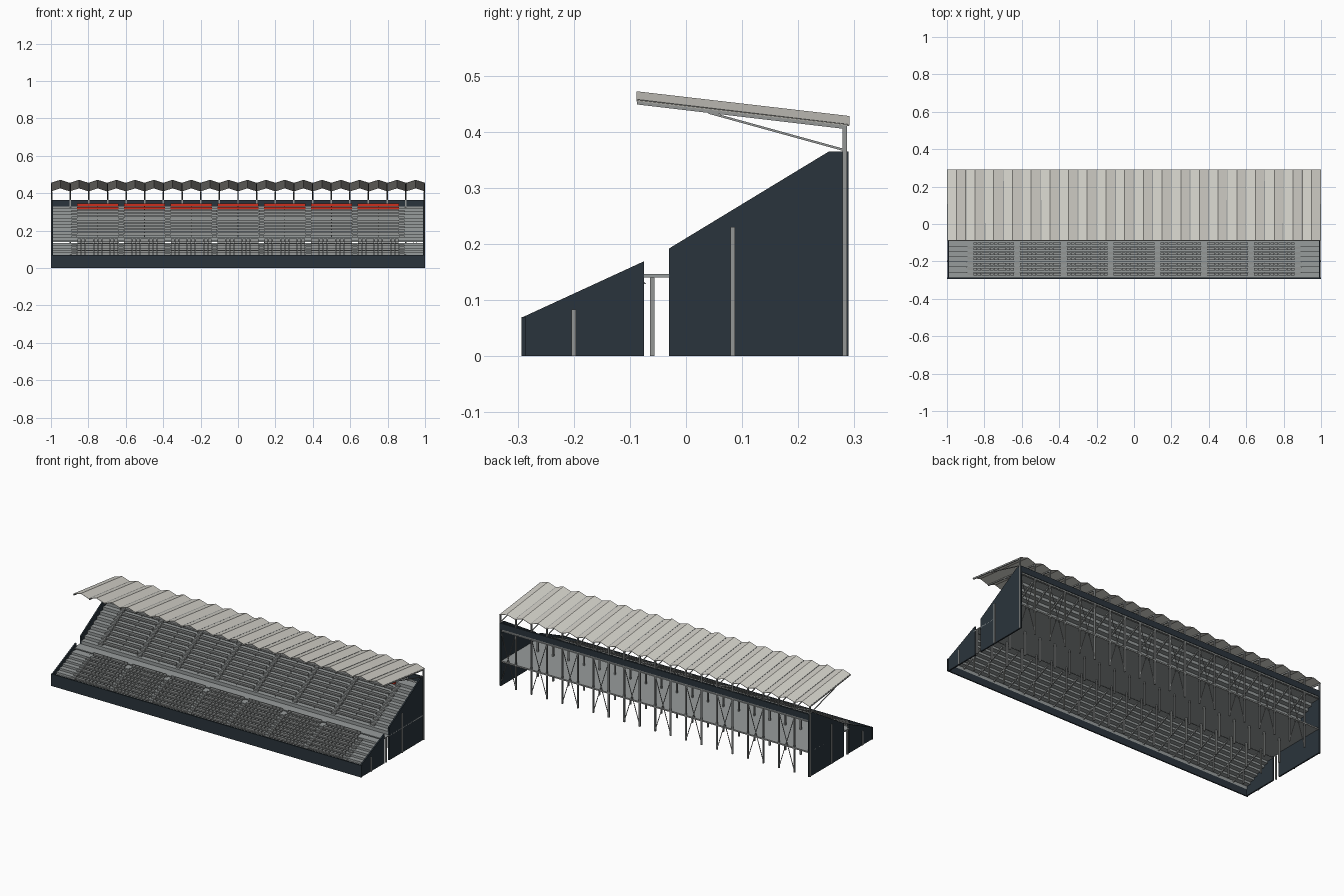
import bpy, bmesh
from mathutils import Vector, Matrix

if "Cube" in bpy.data.objects:
    bpy.data.objects.remove(bpy.data.objects["Cube"], do_unlink=True)


def material(name, rgb):
    lin = [(c / 255) ** 2.2 for c in rgb] + [1]
    m = bpy.data.materials.new(name)
    m.diffuse_color = lin
    m.use_nodes = True
    for n in m.node_tree.nodes:
        if n.type == 'BSDF_PRINCIPLED':
            n.inputs["Base Color"].default_value = lin
    return m


CONCRETE = material("concrete grey", (150, 155, 155))
STEEL = material("steel grey", (146, 149, 148))
NAVY = material("dark slate cladding", (46, 55, 62))
ROOF = material("warm pale roof", (212, 210, 202))
RED = material("red seat", (205, 50, 35))


class Part:
    """Collects simple solids into one named object."""

    def __init__(self, name, mat):
        self.name, self.mat, self.bm = name, mat, bmesh.new()

    def box(self, x0, x1, y0, y1, z0, z1):
        size = Matrix.Diagonal((x1 - x0, y1 - y0, z1 - z0, 1))
        mid = Matrix.Translation(((x0 + x1) / 2, (y0 + y1) / 2, (z0 + z1) / 2))
        bmesh.ops.create_cube(self.bm, size=1, matrix=mid @ size)

    def beam(self, a, b, w, h):
        a, b = Vector(a), Vector(b)
        d = b - a
        turn = d.to_track_quat('Y', 'Z').to_matrix().to_4x4()
        bmesh.ops.create_cube(self.bm, size=1, matrix=Matrix.Translation((a + b) / 2)
                              @ turn @ Matrix.Diagonal((w, d.length, h, 1)))

    def prism(self, profile, x0, x1):
        face = self.bm.faces.new([self.bm.verts.new((x0, y, z)) for y, z in profile])
        out = bmesh.ops.extrude_face_region(self.bm, geom=[face])
        verts = [g for g in out["geom"] if isinstance(g, bmesh.types.BMVert)]
        bmesh.ops.translate(self.bm, vec=(x1 - x0, 0, 0), verts=verts)

    def done(self):
        bmesh.ops.recalc_face_normals(self.bm, faces=self.bm.faces)
        mesh = bpy.data.meshes.new(self.name)
        self.bm.to_mesh(mesh)
        self.bm.free()
        mesh.materials.append(self.mat)
        ob = bpy.data.objects.new(self.name, mesh)
        bpy.context.collection.objects.link(ob)
        return ob


FRAMES = [-0.996 + 1.992 * i / 20 for i in range(21)]
BLOCKS = [-0.75 + 0.25 * i for i in range(7)]
AISLES = [-0.875 + 0.25 * i for i in range(8)]
HALF = 0.11

# End walls in two pieces with an open passage between
walls = Part("end_walls", NAVY)
lower = [(-0.29, 0), (-0.29, 0.07), (-0.075, 0.169), (-0.075, 0)]
upper = [(-0.03, 0), (-0.03, 0.192), (0.255, 0.365), (0.29, 0.365), (0.29, 0)]
for x0, x1 in ((-0.996, -0.988), (0.988, 0.996)):
    walls.prism(lower, x0, x1)
    walls.prism(upper, x0, x1)
walls.done()

# Front fascia and rear top fascia
fascia = Part("front_fascia", NAVY)
fascia.box(-1, 1, -0.293, -0.286, 0, 0.07)
fascia.done()
fascia = Part("rear_fascia", NAVY)
fascia.box(-0.99, 0.99, 0.28, 0.29, 0.33, 0.365)
fascia.done()

# Concourse floor
floor = Part("concourse_floor", CONCRETE)
floor.box(-0.996, 0.996, -0.09, 0.28, 0.14, 0.146)
floor.done()


def tier(name, y0, z0, base, run, rise, rows, back):
    """Stepped seating deck with half steps in every aisle."""
    top = [(y0, base)]
    for i in range(rows):
        z = z0 + rise * i
        top += [(y0 + run * i, z), (y0 + run * (i + 1) if i < rows - 1 else back, z)]
    under = [(y + 0.004, z - 0.004) for y, z in reversed(top)]
    deck = Part(name + "_deck", CONCRETE)
    deck.prism(top + under, -0.988, 0.988)
    deck.done()
    stairs = Part(name + "_aisle_steps", STEEL)
    for x in AISLES:
        for i in range(1, rows):
            y, z = y0 + run * i, z0 + rise * (i - 1)
            stairs.box(x - 0.014, x + 0.014, y - run / 2, y, z, z + rise / 2)
    stairs.done()


def seat_row(part, x0, x1, y, z):
    """Seat pan, backrest and support for one stretch of a row."""
    part.box(x0, x1, y - 0.013, y, z + 0.010, z + 0.0125)
    part.box(x0, x1, y - 0.002, y, z + 0.0125, z + 0.024)
    mid = (x0 + x1) / 2
    part.box(mid - 0.002, mid + 0.002, y - 0.007, y - 0.004, z, z + 0.010)


# Lower tier with single seats
RUN_L, RISE_L, ROWS_L = 0.0275, 0.0125, 7
tier("lower_tier", -0.286, 0.058, 0.04, RUN_L, RISE_L, ROWS_L, -0.075)
seats = Part("lower_seats", STEEL)
for x in BLOCKS:
    for i in range(ROWS_L):
        for k in range(10):
            left = x - HALF + 0.022 * k
            seat_row(seats, left + 0.001, left + 0.021,
                     -0.286 + RUN_L * (i + 0.85), 0.058 + RISE_L * i)
seats.done()

# Upper tier with benches, the last two rows red
RUN_U, RISE_U, ROWS_U = 0.0285, 0.0172, 10
tier("upper_tier", -0.03, 0.165, 0.146, RUN_U, RISE_U, ROWS_U, 0.282)
plain, red = Part("upper_benches", STEEL), Part("red_benches", RED)
for x in BLOCKS:
    for i in range(ROWS_U):
        seat_row(red if i >= ROWS_U - 2 else plain, x - HALF, x + HALF,
                 -0.03 + RUN_U * (i + 0.85), 0.165 + RISE_U * i)
plain.done()
red.done()

# Columns and raking beams under the decks
columns = Part("columns", STEEL)
rakers = Part("raking_beams", STEEL)
for x in FRAMES:
    for y, top in ((-0.2, 0.083), (-0.06, 0.14), (0.083, 0.215), (0.283, 0.408)):
        if abs(x) > 0.99 and y == 0.083:
            top = 0.23
        columns.box(x - 0.004, x + 0.004, y - 0.004, y + 0.004, 0, top)
    if abs(x) < 0.99:
        rakers.beam((x, -0.02, 0.15), (x, 0.28, 0.322), 0.006, 0.008)
        rakers.beam((x, -0.28, 0.046), (x, -0.08, 0.134), 0.006, 0.008)
columns.done()
rakers.done()

# Floor edge and rear rail beams
rails = Part("rear_beams", STEEL)
for z in (0.138, 0.322):
    rails.box(-0.99, 0.99, 0.279, 0.287, z, z + 0.008)
rails.done()

# Cross bracing in alternate bays of the back
braces = Part("cross_braces", STEEL)
for a, b in list(zip(FRAMES, FRAMES[1:]))[1::2]:
    braces.beam((a, 0.283, 0.005), (b, 0.283, 0.325), 0.003, 0.003)
    braces.beam((b, 0.283, 0.005), (a, 0.283, 0.325), 0.003, 0.003)
braces.done()

# Roof rafters with slanting struts
rafters = Part("roof_rafters", STEEL)
struts = Part("roof_struts", STEEL)
for x in FRAMES:
    rafters.beam((x, -0.087, 0.453), (x, 0.287, 0.409), 0.005, 0.009)
    struts.beam((x, 0.04, 0.434), (x, 0.283, 0.367), 0.004, 0.004)
rafters.done()
struts.done()

# Folded roof sheet
roof = Part("folded_roof", ROOF)
edges = []
for i in range(41):
    x, lift = -1 + 0.05 * i, 0.016 * (i % 2)
    edges.append([roof.bm.verts.new((x, -0.088, 0.456 + lift)),
                  roof.bm.verts.new((x, 0.291, 0.412 + lift))])
for (a, b), (c, d) in zip(edges, edges[1:]):
    roof.bm.faces.new((a, c, d, b))
thick = roof.done().modifiers.new("thickness", 'SOLIDIFY')
thick.thickness = 0.002
